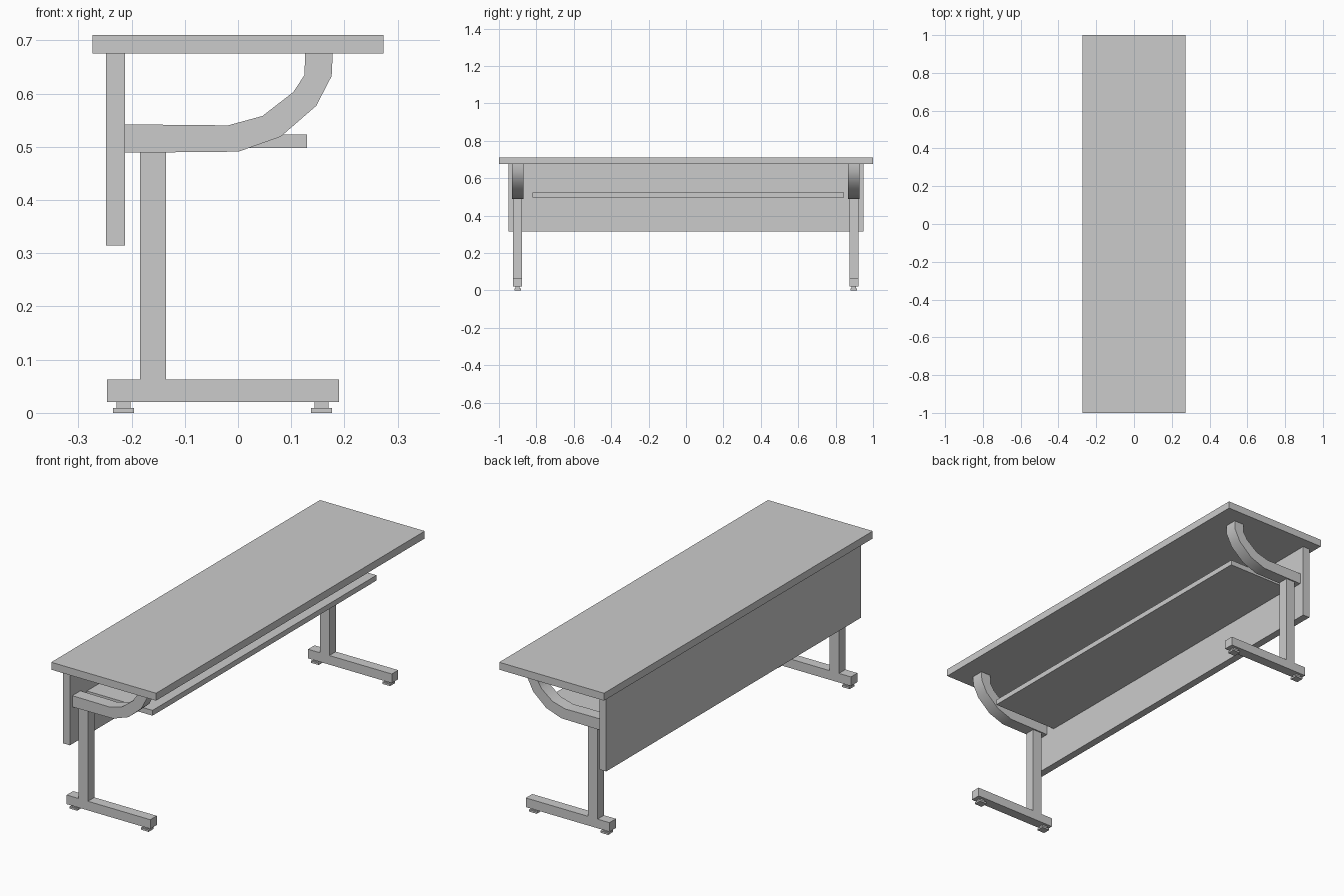
import bpy, bmesh

if "Cube" in bpy.data.objects:
    bpy.data.objects.remove(bpy.data.objects["Cube"])


def box(name, x0, x1, y0, y1, z0, z1):
    bpy.ops.mesh.primitive_cube_add(
        size=1, location=((x0 + x1) / 2, (y0 + y1) / 2, (z0 + z1) / 2))
    o = bpy.context.object
    o.name = name
    o.scale = (x1 - x0, y1 - y0, z1 - z0)
    bpy.ops.object.transform_apply(location=False, rotation=False, scale=True)
    return o


def extruded(name, profile, y0, y1):
    # x-z profile extruded along y
    bm = bmesh.new()
    face = bm.faces.new([bm.verts.new((x, y0, z)) for x, z in profile])
    new = bmesh.ops.extrude_face_region(bm, geom=[face])["geom"]
    bmesh.ops.translate(bm, vec=(0, y1 - y0, 0),
                        verts=[v for v in new if isinstance(v, bmesh.types.BMVert)])
    bmesh.ops.recalc_face_normals(bm, faces=bm.faces)
    mesh = bpy.data.meshes.new(name)
    bm.to_mesh(mesh)
    bm.free()
    o = bpy.data.objects.new(name, mesh)
    bpy.context.collection.objects.link(o)
    bpy.ops.object.select_all(action='DESELECT')
    o.select_set(True)
    bpy.context.view_layer.objects.active = o
    bpy.ops.object.shade_smooth_by_angle(angle=0.6)
    return o


# Top, front panel and under-shelf
box("tabletop", -0.273, 0.273, -1, 1, 0.675, 0.71)
box("modesty_panel", -0.248, -0.212, -0.948, 0.948, 0.315, 0.675)
box("shelf", -0.212, 0.13, -0.822, 0.845, 0.498, 0.523)

# Curved arm outline: inner edge up, outer edge back down
arm = [(-0.212, 0.542), (-0.06, 0.541), (-0.02, 0.540), (0.046, 0.558),
       (0.104, 0.603), (0.125, 0.635), (0.126, 0.675),
       (0.178, 0.675), (0.176, 0.633), (0.147, 0.577), (0.080, 0.519),
       (0.001, 0.491), (-0.10, 0.490), (-0.212, 0.489)]

# Leg assemblies at both ends
for side, c in (("left", -0.9), ("right", 0.897)):
    extruded(side + "_arm", arm, c - 0.03, c + 0.03)
    box(side + "_post", -0.184, -0.135, c - 0.024, c + 0.024, 0.063, 0.4895)
    box(side + "_foot_bar", -0.246, 0.19, c - 0.024, c + 0.024, 0.02, 0.063)
    # Levelling feet
    for end, x in (("back", -0.215), ("front", 0.157)):
        box(f"{side}_{end}_stem", x - 0.013, x + 0.013, c - 0.011, c + 0.011, 0.009, 0.02)
        box(f"{side}_{end}_pad", x - 0.02, x + 0.02, c - 0.018, c + 0.018, 0, 0.009)
